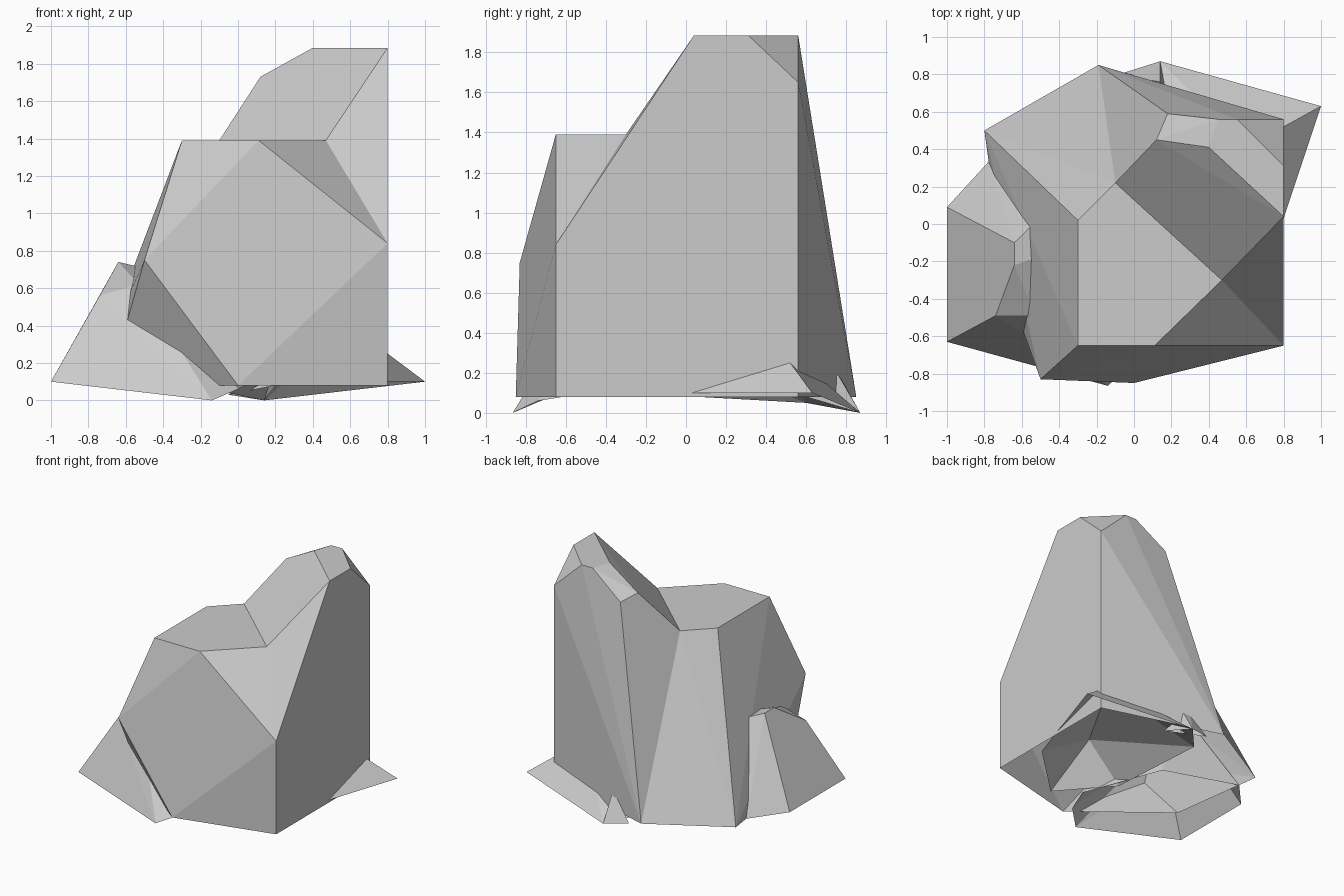
import bpy, bmesh, math

if "Cube" in bpy.data.objects:
    bpy.data.objects.remove(bpy.data.objects["Cube"])


def shell(bm, points, seam=()):
    """Add an open-bottomed convex shell; facets lying wholly on the seam are left out."""
    verts = [bm.verts.new(p) for p in points]
    bmesh.ops.convex_hull(bm, input=verts)
    mine = set(v for v in verts if v.is_valid)
    keys = set(tuple(round(c, 3) for c in p) for p in seam)
    bmesh.ops.recalc_face_normals(
        bm, faces=[f for f in bm.faces if f.verts[0] in mine])
    drop = []
    for f in bm.faces:
        if f.verts[0] in mine:
            on_seam = all(tuple(round(c, 3) for c in v.co) in keys for v in f.verts)
            if on_seam or f.normal.z < -.8:
                drop.append(f)
    bmesh.ops.delete(bm, geom=drop, context='FACES')


def rock(name, *parts, seam=()):
    """One flat-faced rock made of one or more convex shells joined at a seam."""
    bm = bmesh.new()
    for points in parts:
        shell(bm, list(seam) + points, seam)
    loose = [v for v in bm.verts if not v.link_faces]
    bmesh.ops.delete(bm, geom=loose, context='VERTS')
    bmesh.ops.remove_doubles(bm, verts=bm.verts[:], dist=.001)
    # merge nearly coplanar triangles into larger facets
    bmesh.ops.dissolve_limit(bm, angle_limit=math.radians(2),
                             verts=bm.verts[:], edges=bm.edges[:])
    me = bpy.data.meshes.new(name)
    bm.to_mesh(me)
    bm.free()
    ob = bpy.data.objects.new(name, me)
    bpy.context.collection.objects.link(ob)
    return ob


# corners shared by the two halves of the big boulder
saddle = [(-.1, .22, 1.39), (.47, -.3, 1.39), (.8, -.65, .84),
          (.8, -.65, .08), (-.19, .85, .08)]

# flat-topped front half
front_half = [
    (-.3, -.65, 1.39), (.11, -.65, 1.39), (-.3, .02, 1.39),
    (-.5, -.83, .75), (0, -.85, .08), (-.69, -.3, .08), (-.8, .5, .08)]

# tall back half with the sloped shoulder and chipped crown
back_half = [
    (.12, .45, 1.73), (.18, .59, 1.69), (.4, .41, 1.885), (.45, .56, 1.885),
    (.55, .56, 1.885), (.8, .31, 1.885), (.8, .04, 1.885),
    (.8, .56, 1.65), (.8, .56, .08)]

rock("big_boulder", front_half, back_half, seam=saddle)

# small rock leaning on the left side
rock("left_rock", [
    (-1, .09, .1), (-1, -.63, .1), (-.78, .33, .08), (-.14, -.865, 0),
    (-.64, -.1, .74), (-.64, -.22, .74), (-.74, -.49, .56), (-.53, -.49, .62),
    (-.52, .02, .71), (-.3, -.1, .66), (-.2, .1, .1),
    (0, -.74, .06), (.06, -.55, .09)])

# low slab poking out at the back right
rock("back_slab", [
    (1, .63, .1), (.14, .87, 0), (.6, .41, .4), (.7, -.27, .1),
    (.25, -.7, .1), (.2, -.3, .4), (-.1, -.3, .1), (-.1, .6, .05)])

# small shard at the back
rock("back_shard", [
    (.14, .87, 0), (-.05, .81, .03), (.14, .76, .19), (.08, .77, .18),
    (.2, .6, .08)])
